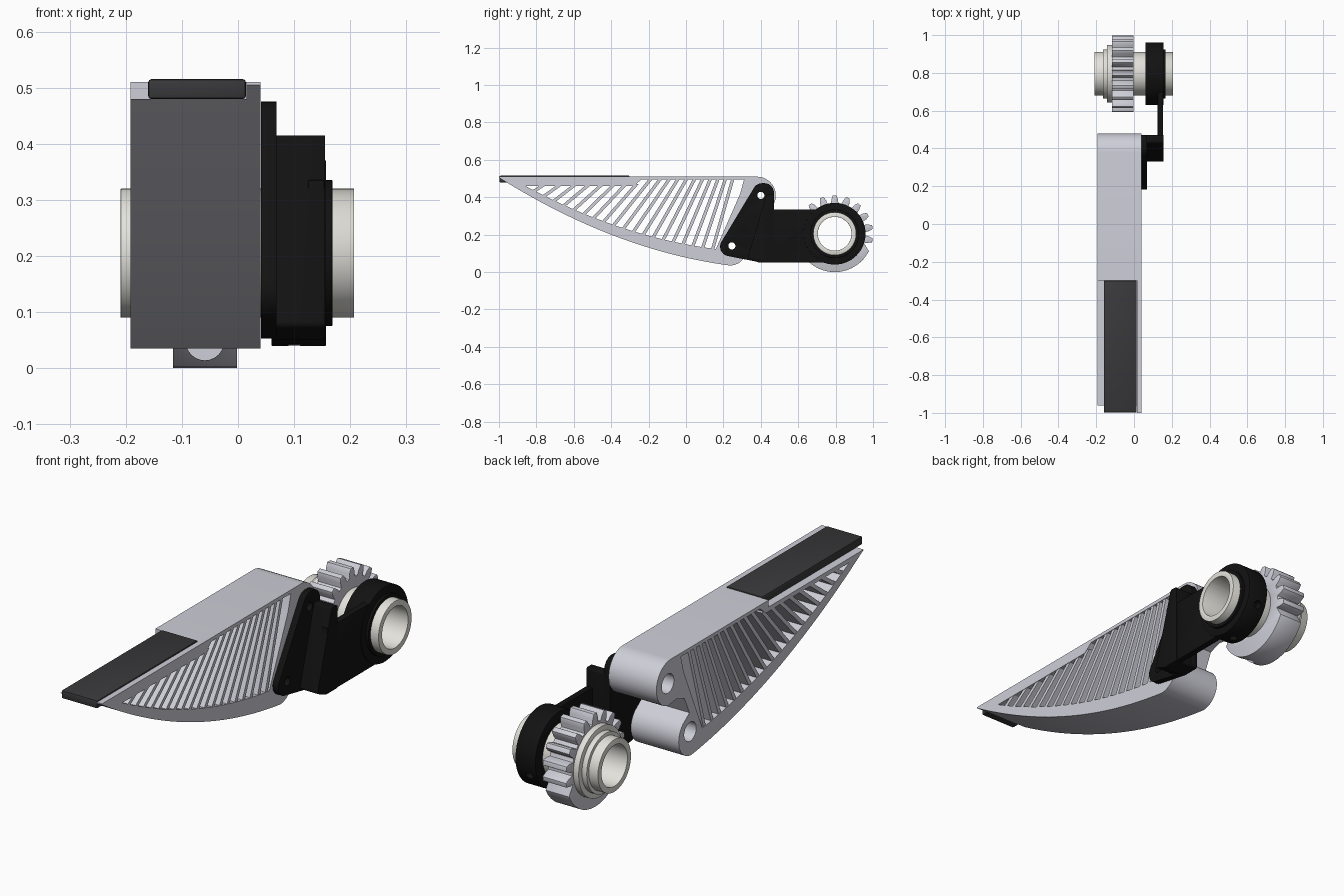
import bpy, bmesh
from math import sin, cos, tan, pi, radians
from mathutils import Matrix, Vector

if "Cube" in bpy.data.objects:
    bpy.data.objects.remove(bpy.data.objects["Cube"])

AXIS = (0.795, 0.205)                      # pivot axis in (y, z)
TO_YZ = Matrix(((0, 0, 1, 0), (1, 0, 0, 0), (0, 1, 0, 0), (0, 0, 0, 1)))


def material(name, r, g, b):
    m = bpy.data.materials.new(name)
    m.diffuse_color = (r, g, b, 1)
    m.use_nodes = True
    m.node_tree.nodes["Principled BSDF"].inputs["Base Color"].default_value = m.diffuse_color
    return m


LIGHT = material("light_grey", 0.62, 0.62, 0.69)
BLACK = material("black", 0.006, 0.006, 0.006)
RUBBER = material("rubber", 0.04, 0.04, 0.043)
BUSH = material("off_white", 0.76, 0.75, 0.70)


def arc(c, r, a0, a1, n=14):
    return [(c[0] + r * cos(radians(a0 + (a1 - a0) * i / n)),
             c[1] + r * sin(radians(a0 + (a1 - a0) * i / n))) for i in range(n + 1)]


def circle(c, r, n=56):
    return arc(c, r, 0, 360, n)[:-1]


def rounded(corners, n=6):
    """Polygon from (y, z, radius) corners."""
    out = []
    for i, (y, z, r) in enumerate(corners):
        p = Vector((y, z))
        a = (Vector(corners[i - 1][:2]) - p).normalized()
        b = (Vector(corners[(i + 1) % len(corners)][:2]) - p).normalized()
        if r == 0:
            out.append((y, z))
            continue
        half = a.angle(b) / 2
        mid = p + (a + b).normalized() * r / sin(half)
        s, e = p + a * r / tan(half) - mid, p + b * r / tan(half) - mid
        for k in range(n + 1):
            d = s.lerp(e, k / n).normalized() * r
            out.append(tuple(mid + d))
    return out


def prism(name, loops, x0, x1, mat, bevel=0):
    """Extrude closed (y, z) loops along x; inner loops become holes."""
    cu = bpy.data.curves.new(name, 'CURVE')
    cu.dimensions, cu.fill_mode, cu.extrude = '2D', 'BOTH', (x1 - x0) / 2
    for loop in loops:
        s = cu.splines.new('POLY')
        s.points.add(len(loop) - 1)
        for p, (y, z) in zip(s.points, loop):
            p.co = (y, z, 0, 1)
        s.use_cyclic_u = True
    tmp = bpy.data.objects.new(name + "_curve", cu)
    bpy.context.collection.objects.link(tmp)
    dg = bpy.context.evaluated_depsgraph_get()
    me = bpy.data.meshes.new_from_object(tmp.evaluated_get(dg))
    bpy.data.objects.remove(tmp)
    bm = bmesh.new()
    bm.from_mesh(me)
    bmesh.ops.remove_doubles(bm, verts=bm.verts, dist=1e-5)
    bm.transform(Matrix.Translation(((x0 + x1) / 2, 0, 0)) @ TO_YZ)
    bmesh.ops.recalc_face_normals(bm, faces=bm.faces)
    bm.to_mesh(me)
    bm.free()
    me.materials.clear()
    me.materials.append(mat)
    ob = bpy.data.objects.new(name, me)
    bpy.context.collection.objects.link(ob)
    if bevel:
        m = ob.modifiers.new("bevel", 'BEVEL')
        m.width, m.segments, m.limit_method, m.angle_limit = bevel, 2, 'ANGLE', radians(40)
        apply(ob, m)
    return ob


def apply(ob, mod):
    bpy.context.view_layer.objects.active = ob
    bpy.ops.object.modifier_apply(modifier=mod.name)


def cut(ob, cutter):
    cutter.hide_render = True
    m = ob.modifiers.new("cut", 'BOOLEAN')
    m.operation, m.solver, m.object = 'DIFFERENCE', 'EXACT', cutter
    apply(ob, m)
    bpy.data.objects.remove(cutter)


def drill(ob, start, direction, length, r):
    d = Vector(direction).normalized()
    bpy.ops.mesh.primitive_cylinder_add(
        vertices=24, radius=r, depth=length, location=Vector(start) + d * length / 2,
        rotation=d.to_track_quat('Z', 'Y').to_euler())
    cut(ob, bpy.context.object)


def box(y0, z0, y1, z1):
    return [(y0, z0), (y1, z0), (y1, z1), (y0, z1)]


# Finger: curved underside, two pivot bosses at the back, open middle
def under(y):
    s = (0.235 - y) / 1.235
    return 0.035 + 0.163 * s + 0.307 * s * s


def inner(y):
    return under(y) + 0.035 + 0.045 * (1 - (0.235 - y) / 1.235)


UP, LOW = (0.40, 0.41), (0.245, 0.14)
outer = [(-1 + 1.235 * i / 28, under(-1 + 1.235 * i / 28)) for i in range(29)]
outer += arc((0.235, 0.125), 0.09, -84, 60)
outer += [(0.25, 0.225), (0.285, 0.30), (0.34, 0.32)]
outer += arc((0.38, 0.41), 0.10, -80, 90, 18) + [(-1, 0.51)]
window = [(-0.86 + 1.02 * i / 24, inner(-0.86 + 1.02 * i / 24)) for i in range(25)]
window += [(0.29, 0.42), (0.31, 0.494), (-0.24, 0.494), (-0.28, 0.46)]
finger = prism("finger", [outer, window, circle(UP, 0.042, 32), circle(LOW, 0.042, 32)],
               -0.192, 0.04, LIGHT)
cut(finger, prism("ledge_cutter", [box(-1.1, 0.48, -0.3, 0.6)], -0.3, 0.015, LIGHT))

# Slanted ribs fanning across the window
ribs = []
for i in range(19):
    t = i / 18
    yb = -0.82 + 0.96 * t
    zb = inner(yb) - 0.012
    a = radians(33 + 41 * t)
    zt = 0.47
    yt = yb + (zt - zb) / tan(a)
    if yt > -0.25:
        zt = 0.50
        yt = yb + (zt - zb) / tan(a)
    w = 0.0085 / sin(a)
    ribs.append([(yb - w, zb), (yb + w, zb), (yt + w, zt), (yt - w, zt)])
prism("finger_ribs", ribs, -0.190, 0.038, LIGHT)

# Grip pad on the ledge
prism("grip_pad", [box(-0.998, 0.48, -0.3, 0.515)], -0.16, 0.014, RUBBER, 0.005)

# Bracket: finger plate, step, arm and clamp hub
prism("bracket_plate",
      [rounded([(0.152, 0.10, 0.05), (0.39, 0.053, 0.02), (0.47, 0.053, 0.01),
                (0.47, 0.475, 0.05), (0.378, 0.475, 0.05)]),
       circle(UP, 0.019, 24), circle(LOW, 0.019, 24)], 0.041, 0.069, BLACK, 0.004)
prism("bracket_step", [rounded([(0.33, 0.075, 0.01), (0.39, 0.05, 0.02), (0.47, 0.05, 0.01),
                                (0.47, 0.415, 0.01), (0.43, 0.415, 0.01)])],
      0.06, 0.155, BLACK, 0.005)
arm = [(0.40, 0.05), (0.74, 0.05)] + arc(AXIS, 0.14, -105, -255, 16) + [(0.72, 0.335), (0.40, 0.335)]
prism("bracket_arm", [arm], 0.125, 0.154, BLACK, 0.004)
hub = prism("bracket_hub", [circle(AXIS, 0.165), circle(AXIS, 0.113)], 0.06, 0.157, BLACK, 0.006)
for ang in (-95, -25):
    drill(hub, (0.10, AXIS[0] + 0.13 * cos(radians(ang)), AXIS[1] + 0.13 * sin(radians(ang))),
          (0, cos(radians(ang)), sin(radians(ang))), 0.1, 0.018)
prism("hub_collar", [circle(AXIS, 0.13), circle(AXIS, 0.113)], 0.15, 0.168, BLACK, 0.003)

# Pivot tube and stepped washers
prism("pivot_tube", [circle(AXIS, 0.115), circle(AXIS, 0.09)], -0.209, 0.207, BUSH, 0.007)
prism("outer_washer", [circle(AXIS, 0.13), circle(AXIS, 0.112)], -0.165, -0.138, BUSH, 0.003)
prism("inner_washer", [circle(AXIS, 0.153), circle(AXIS, 0.112)], -0.142, -0.112, BUSH, 0.003)

# Sector gear: teeth over the top, plain lug below
gear = arc(AXIS, 0.205, 207, 333, 28)
for k in range(11):
    c = -10 + 20 * k
    for r, d in ((0.162, -7), (0.185, -5.5), (0.205, -2.8), (0.205, 2.8), (0.185, 5.5), (0.162, 7)):
        gear += arc(AXIS, r, c + d, c + d, 1)[:1]
gear_ob = prism("sector_gear", [gear, circle(AXIS, 0.113)], -0.116, -0.002, LIGHT, 0.003)
drill(gear_ob, (-0.059, 0.55, 0.048), (0, 1, 0), 0.2, 0.034)

# Smooth the round surfaces, keep edges crisp
bpy.ops.object.select_all(action='DESELECT')
for ob in bpy.data.objects:
    ob.select_set(True)
bpy.context.view_layer.objects.active = finger
bpy.ops.object.shade_smooth_by_angle(angle=radians(30))
